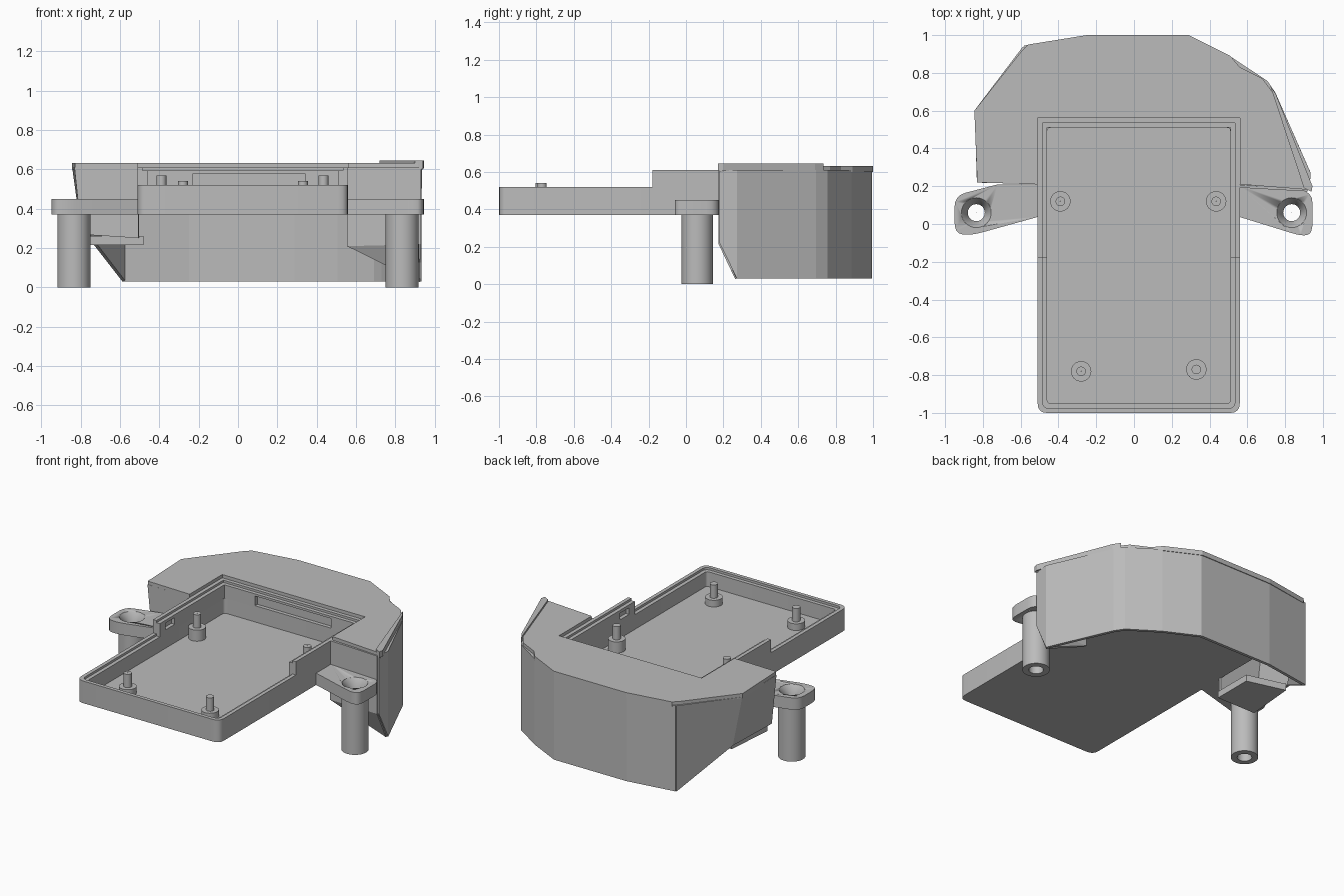
import bpy, bmesh, math
from mathutils import Vector

if "Cube" in bpy.data.objects:
    bpy.data.objects.remove(bpy.data.objects["Cube"])

grey = bpy.data.materials.new("plain grey")
grey.use_nodes = True
COLOUR = (0.5, 0.5, 0.5, 1)
grey.diffuse_color = COLOUR
grey.node_tree.nodes["Principled BSDF"].inputs["Base Color"].default_value = COLOUR


def finish(name, bm, smooth=False):
    bmesh.ops.recalc_face_normals(bm, faces=bm.faces)
    mesh = bpy.data.meshes.new(name)
    bm.to_mesh(mesh)
    bm.free()
    mesh.materials.append(grey)
    obj = bpy.data.objects.new(name, mesh)
    bpy.context.collection.objects.link(obj)
    if smooth:
        bpy.ops.object.select_all(action='DESELECT')
        obj.select_set(True)
        bpy.context.view_layer.objects.active = obj
        bpy.ops.object.shade_smooth_by_angle(angle=math.radians(35))
    return obj


def prism(name, outline, z0, z1, smooth=False):
    bm = bmesh.new()
    face = bm.faces.new([bm.verts.new((x, y, z0)) for x, y in outline])
    side = bmesh.ops.extrude_face_region(bm, geom=[face])["geom"]
    for v in side:
        if isinstance(v, bmesh.types.BMVert):
            v.co.z = z1
    return finish(name, bm, smooth)


def rounded(points, radius, steps=4):
    """Round every corner of a closed outline."""
    out = []
    for i, p in enumerate(points):
        p, a, b = Vector(p), Vector(points[i - 1]), Vector(points[(i + 1) % len(points)])
        ra = min(radius, (a - p).length * 0.45)
        rb = min(radius, (b - p).length * 0.45)
        s, e = p + (a - p).normalized() * ra, p + (b - p).normalized() * rb
        for k in range(steps + 1):
            t = k / steps
            out.append(tuple(s * (1 - t) ** 2 + p * 2 * t * (1 - t) + e * t * t))
    return out


def rect(inset, front=-1.0):
    return [(-.51 + inset, front), (.56 - inset, front), (.56 - inset, .56 - inset), (-.51 + inset, .56 - inset)]


def ring(name, inset0, inset1, z0, z1):
    """Closed rounded wall running around the tray."""
    loops = [rounded(rect(i, -1 + i), max(.05 - i * .6, .015)) for i in (inset0, inset1)]
    bm = bmesh.new()
    rows = [[bm.verts.new((x, y, z)) for x, y in loops[k]]
            for k, z in ((0, z0), (0, z1), (1, z1), (1, z0))]
    n = len(rows[0])
    for r in range(4):
        for i in range(n):
            j = (i + 1) % n
            q = rows[(r + 1) % 4]
            bm.faces.new((rows[r][i], rows[r][j], q[j], q[i]))
    return finish(name, bm, True)


def high_wall(name, inset0, inset1, z0, z1):
    """Three sided wall around the rear of the tray."""
    o, i = rect(inset0, -.18), rect(inset1, -.18)
    return prism(name, [o[0], o[3], o[2], o[1], i[1], i[2], i[3], i[0]], z0, z1)


def lathe(name, profile, x, y, segments=32):
    bm = bmesh.new()
    rows = [[bm.verts.new((x + r * math.cos(a), y + r * math.sin(a), z)) for r, z in profile]
            for a in (math.tau * k / segments for k in range(segments))]
    n = len(profile)
    for k in range(segments):
        a, b = rows[k], rows[(k + 1) % segments]
        for i in range(n):
            j = (i + 1) % n
            bm.faces.new((a[i], a[j], b[j], b[i]))
    return finish(name, bm, True)


def panels(name, faces, thickness=.02):
    """Thin sheet made from touching faces."""
    bm = bmesh.new()
    for f in faces:
        bm.faces.new([bm.verts.new(p) for p in f])
    bmesh.ops.remove_doubles(bm, verts=bm.verts, dist=.001)
    obj = finish(name, bm)
    mod = obj.modifiers.new("thickness", 'SOLIDIFY')
    mod.thickness, mod.offset = thickness, 0
    return obj


def cut(obj, cutter):
    cutter.hide_render = True
    cutter.hide_viewport = True
    cutter.display_type = 'WIRE'
    mod = obj.modifiers.new("opening", 'BOOLEAN')
    mod.operation, mod.object, mod.solver = 'DIFFERENCE', cutter, 'EXACT'


def box_outline(x0, x1, y0, y1):
    return [(x0, y0), (x1, y0), (x1, y1), (x0, y1)]


# Tray: floor, stepped rim and raised rear walls
prism("tray_floor", rounded(rect(.01, -.99), .05), .37, .405)
ring("tray_outer_wall", 0, .025, .37, .52)
ring("tray_inner_wall", .025, .05, .38, .505)
outer = high_wall("rear_outer_wall", 0, .025, .51, .61)
inner = high_wall("rear_inner_wall", .0245, .05, .50, .595)
cut(inner, prism("rear_slot_cutter", box_outline(-.23, .34, .49, .55), .515, .58))
for side, x in (("right", -.47), ("left", .52)):
    cut(inner, prism(side + "_slot_cutter", box_outline(x - .03, x + .03, -.12, -.02), .53, .575))

# Mounting posts in the tray
for i, (x, y, top) in enumerate([(-.39, .12, .57), (.435, .12, .57), (-.28, -.78, .54), (.33, -.77, .54)]):
    lathe(f"post_{i + 1}", [(0.001, .40), (.054, .40), (.054, top - .09), (.025, top - .09), (.025, top), (.001, top)], x, y, 24)

# Side ears with countersunk hollow legs
for side, s, root in (("right", -1, .50), ("left", 1, .55)):
    shape = [(root, .04), (.86, -.06), (.95, -.05), (.95, .15), (.72, .21), (root, .21)]
    if s > 0:
        shape = [(root, .04), (.89, -.065), (.945, -.05), (.945, .17), (.72, .205), (root, .205)]
    body = [shape[0]] + rounded(shape, .06)[5:20] + shape[4:]
    ear = prism(side + "_ear", [(s * x, y) for x, y in body], .37, .45, True)
    cx = s * .835
    hole = lathe(side + "_ear_cutter", [(.0005, .3), (.08, .3), (.08, .5), (.0005, .5)], cx, .06)
    cut(ear, hole)
    lathe(side + "_leg", [(.045, 0), (.084, 0), (.084, .449), (.079, .449), (.045, .40)], cx, .06)

# Top cover wrapping around the rear of the tray
cover = [(-.51, .21), (-.83, .22), (-.845, .6), (-.6, .91), (-.56, .95), (-.25, 1), (.29, 1), (.51, .89),
         (.56, .83), (.68, .77), (.74, .69), (.94, .18), (.56, .21), (.56, .56), (-.51, .56)]
prism("top_cover", cover, .60, .632)
prism("cover_tip", [(.72, .735), (.75, .69), (.945, .2), (.94, .17), (.9, .19)], .605, .645)

# Rear shell wall, open underneath
path = [(.925, .27), (.74, .69), (.70, .75), (.51, .875), (.29, .985), (-.25, .985), (-.58, .935)]
TOP, LOW = .61, .03
rear = [[(*a, LOW), (*b, LOW), (*b, TOP), (*a, TOP)] for a, b in zip(path, path[1:])]
corner = (*path[0], LOW)
knee, brow = (.92, .18, .22), (.92, .18, TOP)
rear.append([corner, (*path[0], TOP), brow, knee])
panels("shell_wall", rear)

# Closing panels at the front of the left wing
panels("left_wing_front", [[(.555, .2, TOP), (.555, .2, .21), knee, brow],
                           [(.555, .2, .21), corner, knee]], .015)

# Tapered right wing with raised underside
a, b = (-.58, .935, TOP), (-.58, .935, LOW)
c, d = (-.75, .58, .25), (-.835, .6, TOP)
e, f = (-.79, .225, .27), (-.825, .225, TOP)
panels("right_wing", [[a, b, c, d], [d, c, e, f],
                      [f, e, (-.505, .22, .25), (-.505, .22, TOP)]], .018)
prism("right_wing_base", [(-.77, .23), (-.48, .23), (-.48, .50), (-.74, .57)], .215, .26)
